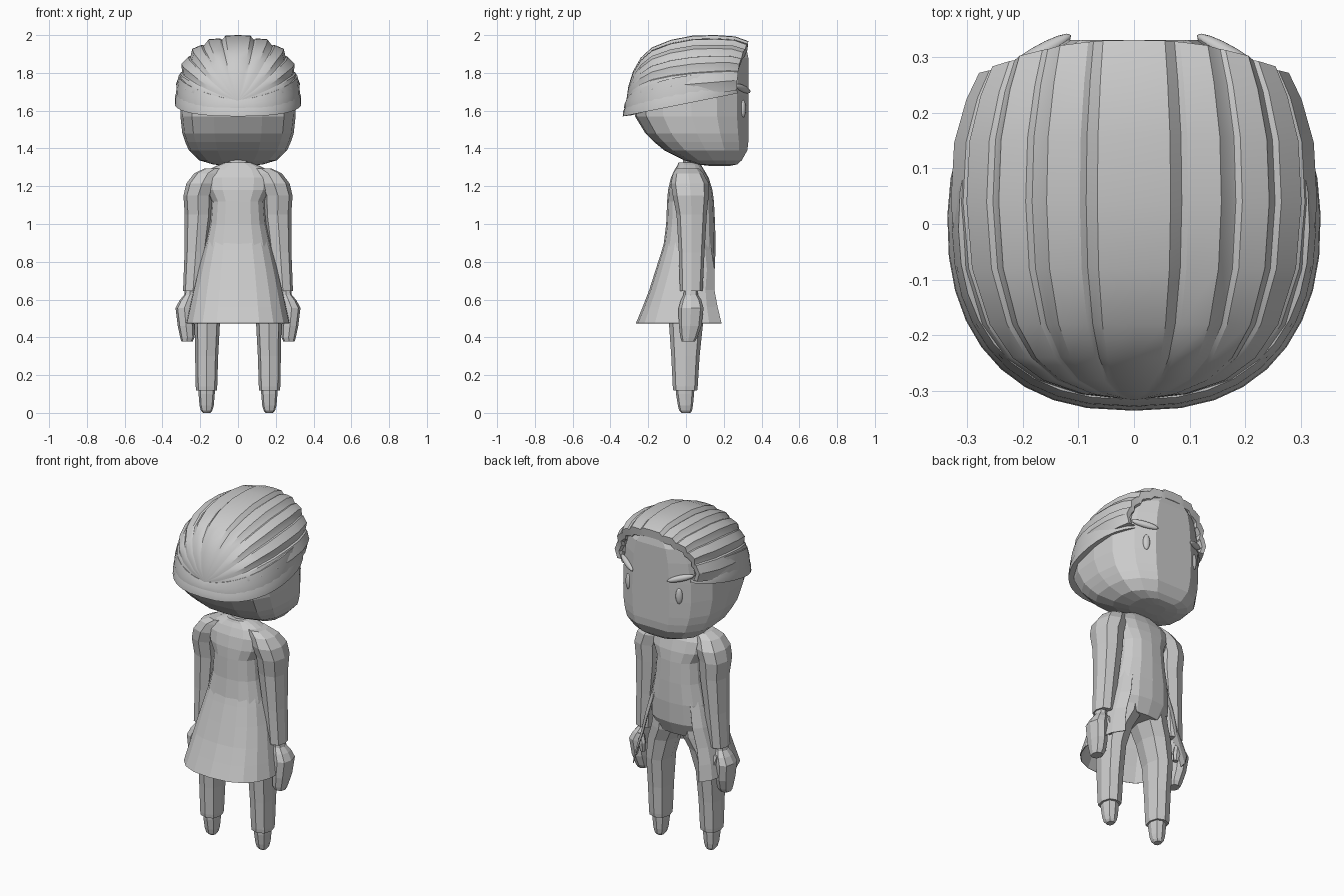
import bpy
import bmesh
from math import sin, cos, pi, radians

cube = bpy.data.objects.get("Cube")
if cube:
    bpy.data.objects.remove(cube, do_unlink=True)

grey = bpy.data.materials.new("plain grey")
grey.use_nodes = True
COLOUR = (0.6, 0.6, 0.6, 1)
grey.diffuse_color = COLOUR
grey.node_tree.nodes["Principled BSDF"].inputs["Base Color"].default_value = COLOUR


def finish(name, bm, smooth=None):
    """Turn a bmesh into a named, coloured object."""
    bmesh.ops.recalc_face_normals(bm, faces=bm.faces)
    mesh = bpy.data.meshes.new(name)
    bm.to_mesh(mesh)
    bm.free()
    mesh.materials.append(grey)
    ob = bpy.data.objects.new(name, mesh)
    bpy.context.collection.objects.link(ob)
    if smooth:
        bpy.ops.object.select_all(action='DESELECT')
        ob.select_set(True)
        bpy.context.view_layer.objects.active = ob
        bpy.ops.object.shade_smooth_by_angle(angle=radians(smooth))
    return ob


def loft(name, rings, closed=True, caps=True, smooth=None):
    """Skin a row of equal-sized rings."""
    bm = bmesh.new()
    rows = [[bm.verts.new(p) for p in ring] for ring in rings]
    n = len(rows[0])
    for a, b in zip(rows, rows[1:]):
        for i in range(n if closed else n - 1):
            j = (i + 1) % n
            bm.faces.new((a[i], a[j], b[j], b[i]))
    if caps:
        bm.faces.new(rows[0])
        bm.faces.new(rows[-1])
    return finish(name, bm, smooth)


def power(v, e):
    return abs(v) ** e * (1 if v >= 0 else -1)


def oval(z, cx, cy, rx, ry, n=8, e=0.8):
    return [(cx + rx * power(cos(a), e), cy + ry * power(sin(a), e), z)
            for a in (2 * pi * i / n for i in range(n))]


def limb(name, sections, side, n=8):
    """Sections are (z, cx, cy, rx, ry), mirrored by side."""
    return loft(name, [oval(z, side * cx, cy, rx, ry, n)
                       for z, cx, cy, rx, ry in sections])


# Head: flat face towards +y, boxy rounded back
half = [(0, 1), (.4, 1), (.73, .8), (.95, .45), (1, 0), (.96, -.5), (.8, -.8), (.42, -.97), (0, -1)]
outline = half + [(-x, y) for x, y in half[-2:0:-1]]
head_levels = [(1.307, .13, .23, .05), (1.315, .06, .27, .13), (1.337, -.01, .295, .205),
               (1.39, -.115, .325, .26), (1.435, -.17, .33, .28), (1.48, -.215, .33, .295),
               (1.57, -.27, .33, .305), (1.68, -.28, .33, .302), (1.8, -.22, .33, .28),
               (1.88, -.12, .33, .24), (1.93, 0, .32, .16)]
loft("head", [[(x * w, (lo + hi) / 2 + y * (hi - lo) / 2, z) for x, y in outline]
              for z, lo, hi, w in head_levels])

# Swept-back hair: overlapping strands meeting at the back of the head
teeth = [(0, .94), (.08, .965), (.6, 1), (.98, .94)]
side_arc = [(radians(78 - 19.5 * (strand + u)), r) for strand in range(4) for u, r in teeth]
side_arc.append((0, .94))
arc = ([(pi - a, r) for a, r in reversed(side_arc)]
       + [(radians(98), 1), (radians(90), 1), (radians(82), 1)] + side_arc)
# Stations are (y, half width, top, base); the front edge recedes at the sides
stations = [(-.315, .01, 1.66, 1.65), (-.305, .10, 1.73, 1.65), (-.28, .18, 1.81, 1.65),
            (-.24, .24, 1.88, 1.65), (-.18, .285, 1.935, 1.66), (-.08, .32, 1.975, 1.67),
            (.04, .331, 1.998, 1.68), (.16, .325, 2.0, 1.69), (.26, .303, 1.993, 1.70),
            (.33, .28, 1.968, 1.71), (.325, .255, 1.92, 1.71), (.29, .25, 1.90, 1.71)]
loft("hair_strands", [[(w * r * power(cos(a), .82),
                        y - .06 * cos(a) ** 2 * (max(0, y) / .33) ** 2,
                        zb + (zt - zb) * r * power(sin(a), .82))
                       for a, r in arc] for y, w, zt, zb in stations], smooth=28)


def hair_band(name, size, drop, low, slope, height, swell, reach):
    """A lock wrapped around the back and sides, tapering to the front."""
    rings = []
    steps = 28
    for i in range(steps + 1):
        a = radians(reach) * (2 * i / steps - 1)
        x, y = size * power(sin(a), .8), -size * power(cos(a), .9)
        z = low + slope * (y + size)
        end = 1 - abs(2 * i / steps - 1) ** 6 * .7
        h = (height + swell * abs(sin(a))) * end
        rings.append([(x * k, y * k, z + f * h) for k, f in
                      ((1, 0), (.995, .45), (drop, 1), (.86, 1), (.86, .1))])
    return loft(name, rings, smooth=30)


hair_band("lower_hair_band", .335, .955, 1.57, .2, .055, .03, 143)
hair_band("upper_hair_band", .328, .96, 1.615, .2, .04, .07, 138)

# Torso of the coat
torso = [(1.325, -.04, .07, .07), (1.312, -.045, .08, .105), (1.288, -.06, .095, .155),
         (1.245, -.08, .12, .185), (1.18, -.095, .14, .175), (1.12, -.10, .148, .14),
         (1.0, -.105, .154, .15), (.88, -.12, .157, .178), (.76, -.14, .152, .185),
         (.68, -.09, .115, .15)]
loft("coat_torso", [oval(z, 0, (lo + hi) / 2, w, (hi - lo) / 2, 16)
                    for z, lo, hi, w in torso])

# Coat tails: open at the front, the corners reaching forward
tails = [(.93, -.108, .15, .162, 38), (.86, -.128, .16, .184, 38), (.76, -.16, .184, .21, 40),
         (.65, -.195, .196, .237, 44), (.56, -.23, .228, .258, 47), (.475, -.265, .257, .277, 47)]
rows = []
for z, lo, hi, w, gap in tails:
    row = []
    for i in range(15):
        a = radians(gap + (360 - 2 * gap) * i / 14)
        row.append((w * power(sin(a), .8), (lo + hi) / 2 + (hi - lo) / 2 * power(cos(a), .8), z))
    rows.append(row)
skirt = loft("coat_tails", rows, closed=False, caps=False)
thick = skirt.modifiers.new("thickness", 'SOLIDIFY')
thick.thickness = .004

# Neck
limb("neck", [(1.30, 0, .03, .055, .05), (1.38, 0, .04, .055, .05)], 1)

for side, word in ((1, "left"), (-1, "right")):
    # Arms and hands
    limb(word + "_sleeve", [(1.295, .12, .01, .055, .06), (1.268, .16, .012, .072, .08),
                            (1.215, .19, .02, .083, .10), (1.15, .212, .025, .077, .095),
                            (1.05, .21, .03, .072, .08), (.85, .224, .03, .059, .068),
                            (.645, .238, .028, .053, .06)], side)
    limb(word + "_hand", [(.66, .252, .025, .028, .035), (.625, .255, .025, .03, .038),
                          (.595, .268, .027, .042, .055), (.555, .284, .027, .047, .066),
                          (.46, .275, .022, .044, .06), (.40, .268, .015, .038, .045),
                          (.378, .27, .012, .03, .035)], side)
    limb(word + "_thumb", [(.60, .25, .065, .018, .018), (.55, .235, .075, .02, .02),
                           (.50, .232, .073, .014, .014)], side, 6)
    # Trousers with a cuff, then shoes
    limb(word + "_trouser_leg", [(.76, .085, .01, .083, .11), (.68, .098, .01, .085, .108),
                                 (.6, .135, .003, .08, .098), (.47, .163, 0, .067, .09),
                                 (.3, .166, -.003, .061, .075), (.14, .167, -.004, .057, .066),
                                 (.118, .167, -.004, .055, .063)], side)
    limb(word + "_shoe", [(.14, .166, -.005, .044, .05), (.10, .166, -.005, .043, .048),
                          (.04, .166, -.003, .038, .04), (.012, .166, -.002, .03, .034),
                          (0, .166, 0, .02, .024)], side)
    # Eyes and eyebrows lie along the slanted edge of the face
    for part, place, scale, tilt in (("eye", (.167, .303, 1.61), (.019, .013, .046), 0),
                                     ("eyebrow", (.176, .301, 1.717), (.076, .016, .018), -14)):
        bpy.ops.mesh.primitive_uv_sphere_add(segments=16, ring_count=10, radius=1,
                                             location=(side * place[0], place[1], place[2]),
                                             rotation=(0, radians(side * tilt), radians(-31 * side)))
        ob = bpy.context.object
        ob.name = word + "_" + part
        ob.scale = scale
        ob.data.materials.append(grey)
        bpy.ops.object.shade_smooth_by_angle(angle=radians(40))
